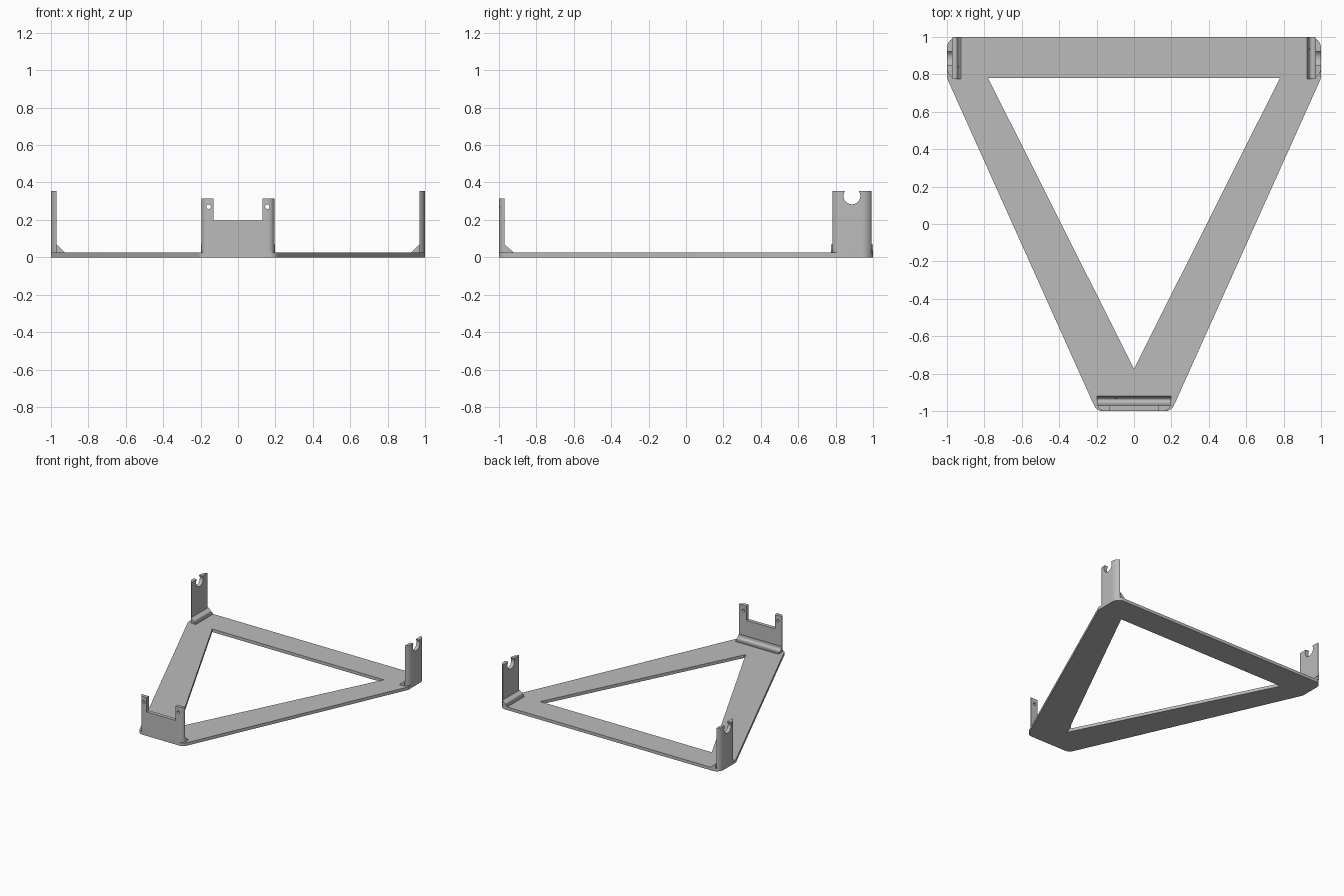
import bpy, bmesh, math
from mathutils import Matrix, Vector

cube = bpy.data.objects.get("Cube")
if cube:
    bpy.data.objects.remove(cube, do_unlink=True)

# One grey metal for everything
metal = bpy.data.materials.new("grey_metal")
metal.use_nodes = True
GREY = (0.5, 0.5, 0.5, 1)
metal.diffuse_color = GREY
metal.node_tree.nodes["Principled BSDF"].inputs["Base Color"].default_value = GREY

T = 0.025      # plate thickness
WALL = 0.03    # bracket wall thickness


def rounded(points, radii):
    """Polygon with chosen corners replaced by tangent arcs."""
    out = []
    for i, (p, r) in enumerate(zip(points, radii)):
        p = Vector(p)
        if r == 0:
            out.append(p)
            continue
        a = (Vector(points[i - 1]) - p).normalized()
        b = (Vector(points[(i + 1) % len(points)]) - p).normalized()
        half = a.angle(b) / 2
        centre = p + (a + b).normalized() * r / math.sin(half)
        start = p + a * r / math.tan(half) - centre
        end = p + b * r / math.tan(half) - centre
        sweep = start.angle_signed(end)
        for k in range(11):
            out.append(centre + Matrix.Rotation(-sweep * k / 10, 2) @ start)
    return out


def arc(cx, cy, r, a0, a1, n=24):
    return [(cx + r * math.cos(a0 + (a1 - a0) * k / n),
             cy + r * math.sin(a0 + (a1 - a0) * k / n)) for k in range(n + 1)]


def prism(name, loops, depth, axes="xyz", offset=0.0):
    """Fill the loops (inner ones are holes), extrude, map onto the axes."""
    curve = bpy.data.curves.new(name, 'CURVE')
    curve.dimensions = '2D'
    curve.fill_mode = 'BOTH'
    curve.extrude = depth / 2
    for loop in loops:
        s = curve.splines.new('POLY')
        s.points.add(len(loop) - 1)
        for pt, co in zip(s.points, loop):
            pt.co = (co[0], co[1], 0, 1)
        s.use_cyclic_u = True
    tmp = bpy.data.objects.new(name + "_curve", curve)
    bpy.context.collection.objects.link(tmp)
    mesh = bpy.data.meshes.new_from_object(
        tmp.evaluated_get(bpy.context.evaluated_depsgraph_get()))
    bpy.data.objects.remove(tmp, do_unlink=True)
    bm = bmesh.new()
    bm.from_mesh(mesh)
    for v in bm.verts:
        local = (v.co.x, v.co.y, v.co.z + depth / 2 + offset)
        for axis, value in zip(axes, local):
            v.co["xyz".index(axis)] = value
    bmesh.ops.remove_doubles(bm, verts=bm.verts, dist=1e-5)
    bmesh.ops.recalc_face_normals(bm, faces=bm.faces)
    bm.to_mesh(mesh)
    bm.free()
    mesh.materials.clear()
    mesh.materials.append(metal)
    mesh.name = name
    ob = bpy.data.objects.new(name, mesh)
    bpy.context.collection.objects.link(ob)
    return ob


def smooth(ob):
    bpy.ops.object.select_all(action='DESELECT')
    ob.select_set(True)
    bpy.context.view_layer.objects.active = ob
    bpy.ops.object.shade_smooth_by_angle(angle=math.radians(25))


def trim(ob, footprint):
    """Keep only the part of a bracket inside the rounded footprint."""
    cutter = prism("trim_cutter", [footprint], 1.0, offset=-0.3)
    cutter.hide_render = True
    mod = ob.modifiers.new("trim", 'BOOLEAN')
    mod.operation = 'INTERSECT'
    mod.solver = 'EXACT'
    mod.object = cutter
    smooth(ob)
    bpy.ops.object.modifier_apply(modifier=mod.name)
    bpy.data.objects.remove(cutter, do_unlink=True)
    smooth(ob)


# Triangular base plate with a triangular opening
outline = rounded([(-1, 1), (1, 1), (1, 0.78), (0.2, -1), (-0.2, -1), (-1, 0.78)],
                  [0.06, 0.06, 0.06, 0.05, 0.05, 0.06])
base = prism("base_plate", [outline, [(-0.78, 0.78), (0.78, 0.78), (0, -0.775)]], T)
smooth(base)

# Rear posts with a round open notch, and their foot gussets
Y0, Y1, TOP = 0.774, 1.0, 0.355
mid, nz, nr = (Y0 + Y1) / 2, 0.328, 0.045
lip = math.asin((TOP - nz) / nr)
post_profile = [(Y0, T), (Y1, T), (Y1, TOP)]
post_profile += arc(mid, nz, nr, lip, -math.pi - lip)
post_profile += [(Y0, TOP)]
for side, s in (("left", 1), ("right", -1)):
    post = prism(side + "_post", [post_profile], WALL, "yzx",
                 1 - WALL if s > 0 else -1)
    trim(post, rounded([(s, Y0), (s, Y1), (s * 0.8, Y1), (s * 0.8, Y0)],
                       [0.06, 0.06, 0, 0]))
    inner = 1 - WALL
    prism(side + "_post_gusset",
          [[(s * inner, T), (s * (inner - 0.045), T), (s * inner, 0.068)]],
          Y1 - Y0, "xzy", Y0)

# Front bracket: low wall with two drilled ears, and its gusset
W = 0.197
front_profile = [(-W, T), (W, T), (W, 0.315), (0.13, 0.315), (0.13, 0.197),
                 (-0.13, 0.197), (-0.13, 0.315), (-W, 0.315)]
holes = [arc(s * 0.157, 0.27, 0.012, 0, math.tau * 15 / 16, 15) for s in (1, -1)]
front = prism("front_bracket", [front_profile] + holes, WALL, "xzy", -1)
trim(front, rounded([(-W, -1), (W, -1), (W, -0.8), (-W, -0.8)], [0.04, 0.04, 0, 0]))
prism("front_gusset", [[(-1 + WALL, T), (-0.92, T), (-1 + WALL, 0.068)]],
      2 * W, "yzx", -W)
